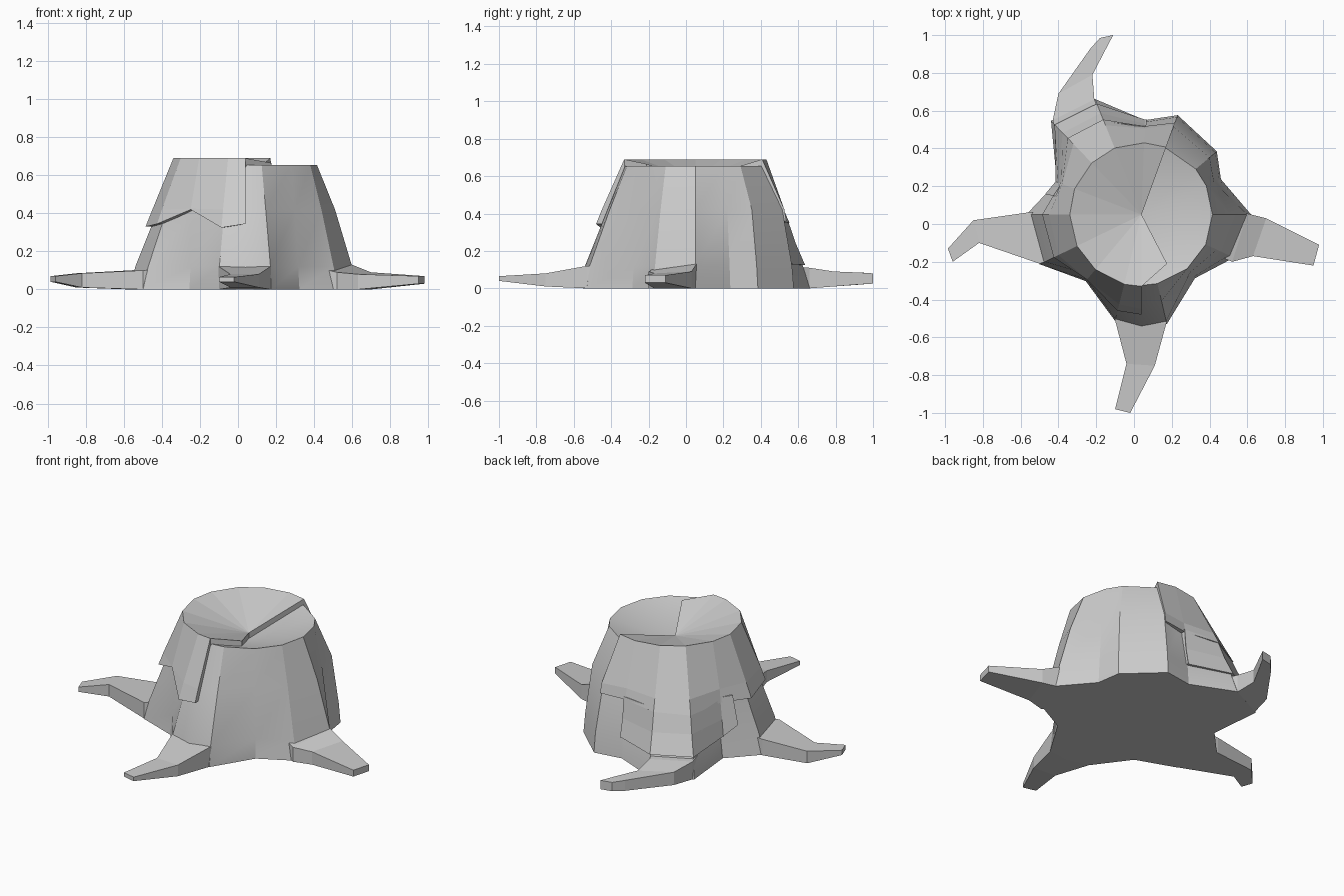
import bpy, bmesh
from math import sin, cos, radians

if "Cube" in bpy.data.objects:
    bpy.data.objects.remove(bpy.data.objects["Cube"])

CX, CY, RIM = 0.04, 0.05, 0.375
LEVELS = (0.0, 0.12, 0.42, 0.655)
# trunk columns: angle, radius at ground, at shoulder, at mid height
COLS = [(0, .58, .56, .47), (24, .46, .45, .42), (40, .52, .51, .47), (70, .56, .55, .495),
        (88, .50, .49, .43), (112, .66, .62, .48), (134, .69, .65, .49), (159, .48, .46, .42),
        (180, .61, .58, .46), (206, .60, .57, .46), (230, .46, .45, .42), (256, .58, .57, .46),
        (270, .60, .59, .47), (283, .595, .58, .47), (310, .44, .43, .40), (335, .54, .51, .44)]


def make(name, verts, faces):
    me = bpy.data.meshes.new(name)
    bm = bmesh.new()
    vs = [bm.verts.new(v) for v in verts]
    for f in faces:
        bm.faces.new([vs[i] for i in f])
    bmesh.ops.recalc_face_normals(bm, faces=bm.faces)
    bm.to_mesh(me)
    bm.free()
    ob = bpy.data.objects.new(name, me)
    bpy.context.collection.objects.link(ob)
    return ob


def polar(a, r, z):
    return (CX + r * cos(radians(a)), CY + r * sin(radians(a)), z)


def radius(a, z):
    """Trunk radius at any angle and height."""
    wrap = COLS + [(360,) + COLS[0][1:]]
    for c, d in zip(wrap, wrap[1:]):
        if c[0] <= a <= d[0]:
            t = (a - c[0]) / (d[0] - c[0])
            break
    rs = [c[i] + (d[i] - c[i]) * t for i in (1, 2, 3)] + [RIM]
    i = 0 if z < LEVELS[1] else 1 if z < LEVELS[2] else 2
    u = (z - LEVELS[i]) / (LEVELS[i + 1] - LEVELS[i])
    return rs[i] + (rs[i + 1] - rs[i]) * u


# trunk with a dished cut top
n = len(COLS)
verts = [polar(c[0], (c[1:] + (RIM,))[i], z) for i, z in enumerate(LEVELS) for c in COLS]
verts.append((CX, CY, 0.545))
faces = [list(range(n))]
for k in range(3):
    for j in range(n):
        m = (j + 1) % n
        faces.append((k * n + j, k * n + m, k * n + n + m, k * n + n + j))
faces += [(3 * n + j, 3 * n + (j + 1) % n, 4 * n) for j in range(n)]
trunk = make("trunk", verts, faces)
bpy.context.view_layer.objects.active = trunk
trunk.select_set(True)
bpy.ops.object.shade_smooth_by_angle(angle=radians(22))


# roots: sections of left x,y, right x,y, bottom z, top z left (and right if different)
def root(name, secs):
    verts, faces = [], [(0, 1, 2, 3)]
    for lx, ly, rx, ry, zb, *zt in secs:
        verts += [(lx, ly, zb), (rx, ry, zb), (rx, ry, zt[-1]), (lx, ly, zt[0])]
    for s in range(len(secs) - 1):
        b = 4 * s
        faces += [(b + i, b + (i + 1) % 4, b + 4 + (i + 1) % 4, b + 4 + i) for i in range(4)]
    b = 4 * (len(secs) - 1)
    faces.append((b, b + 1, b + 2, b + 3))
    make(name, verts, faces)


root("front_root", [(-.15, -.3, .22, -.3, 0, .13), (-.10, -.51, .17, -.53, 0, .12),
                    (-.04, -.74, .11, -.75, .01, .08), (-.10, -.98, -.02, -1, .04, .065)])
root("right_root", [(.4, .06, .4, -.15, 0, .14, .12), (.60, .055, .52, -.20, 0, .13, .09),
                    (.70, .03, .63, -.17, 0, .09, .08), (.98, -.11, .95, -.22, .03, .07)])
root("left_root", [(-.4, -.18, -.4, .06, 0, .11), (-.50, -.21, -.57, .06, 0, .10),
                   (-.82, -.10, -.85, .02, .01, .085), (-.96, -.20, -.985, -.13, .04, .07)])
root("back_root", [(-.12, .45, -.38, .35, 0, .12), (-.21, .66, -.43, .55, 0, .11),
                   (-.22, .79, -.40, .69, .01, .09), (-.155, .915, -.23, .93, .02, .085),
                   (-.11, 1, -.18, .985, .025, .08)])


# bark plates standing slightly proud of the trunk
def plate(name, edges, mid, top, top_off, top_in):
    """edges: angle, lower height and thickness per column"""
    verts, faces = [], []
    for a, low, thick in edges:
        for z, off in ((low, thick), (max(mid, low + .005), thick), (top, top_off)):
            r = radius(a, min(z, .655))
            verts += [polar(a, r + off, z), polar(a, r - .03, z - (top_in if z == top else 0))]
    ring = (0, 2, 4, 5, 3, 1)
    for s in range(len(edges) - 1):
        for i in range(6):
            p, q = ring[i], ring[(i + 1) % 6]
            faces.append((6 * s + p, 6 * s + q, 6 * s + 6 + q, 6 * s + 6 + p))
    e = 6 * (len(edges) - 1)
    faces += [ring, [e + i for i in ring]]
    make(name, verts, faces)


upper = [(70, .36, .012), (88, .355, .025), (112, .35, .03), (134, .34, .03), (159, .34, .03),
         (180, .33, .03), (206, .345, .03), (230, .42, .03), (256, .325, .03), (270, .345, .03)]
plate("upper_bark", upper, .42, .69, .005, .04)
plate("lower_bark", [(87, .13, .015), (88, .13, .015), (112, .125, .015), (134, .125, .015),
                     (159, .14, .03), (168, .2, .03)], .24, .37, .028, 0)

# raised half of the cut top, split along the crack
rim = [polar(e[0], RIM + .005, .69) for e in upper] + [(.175, -.21, .665)]
topv = rim + [(CX, CY, .58)]
m = len(topv)
verts = topv + [(x, y, z - .045) for x, y, z in topv]
faces = []
for i in range(m - 2):
    faces += [(i, i + 1, m - 1), (m + i, m + i + 1, 2 * m - 1)]
faces += [(i, (i + 1) % m, m + (i + 1) % m, m + i) for i in range(m)]
make("raised_top", verts, faces)
